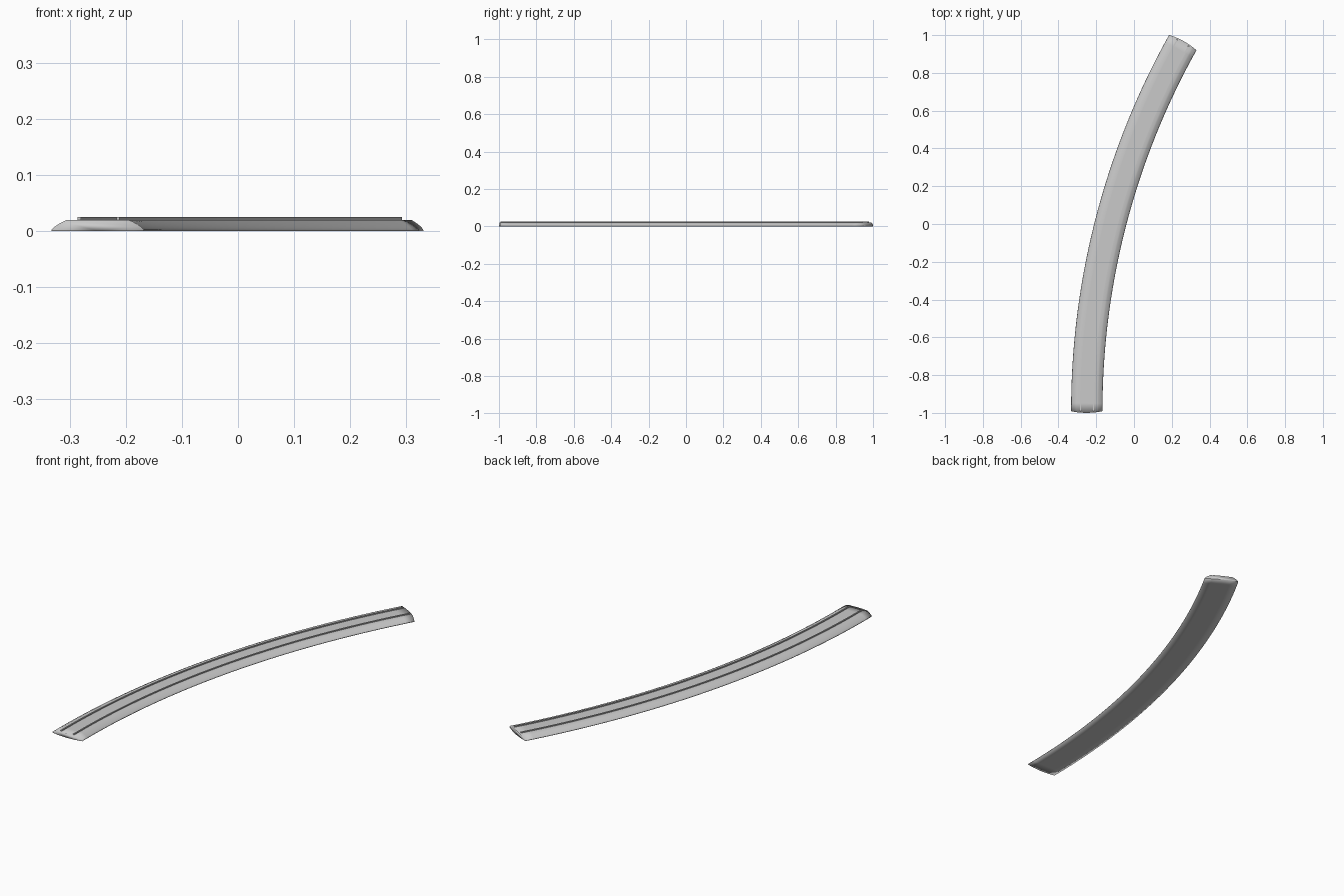
import bpy, bmesh
from math import sin, cos, pi, radians

cube = bpy.data.objects.get("Cube")
if cube:
    bpy.data.objects.remove(cube, do_unlink=True)

RADIUS = 4.0                 # curve radius of the track centre line
CENTRE_X, CENTRE_Y = 3.75, -0.991
SWEEP = radians(29.2)
STEPS = 48
HALF, FLAT, TOP = 0.083, 0.055, 0.02     # bed half width, flat half width, height


def make_material(name, value):
    mat = bpy.data.materials.new(name)
    mat.use_nodes = True
    colour = (value, value, value, 1)
    mat.diffuse_color = colour
    bsdf = mat.node_tree.nodes["Principled BSDF"]
    bsdf.inputs["Base Color"].default_value = colour
    bsdf.inputs["Roughness"].default_value = 0.8
    return mat


def sweep(name, profile, mat, bulge, smooth_angle):
    """Sweep a closed (offset, height) profile along the curved centre line."""
    bm = bmesh.new()
    rings = []
    for i in range(STEPS + 1):
        ring = []
        for off, z in profile:
            angle = SWEEP * i / STEPS
            # Ends bow slightly outwards in the middle
            bow = bulge * (1 - (off / HALF) ** 2) / RADIUS
            if i == 0:
                angle -= bow
            elif i == STEPS:
                angle += bow
            r = RADIUS - off
            ring.append(bm.verts.new((CENTRE_X - r * cos(angle),
                                      CENTRE_Y + r * sin(angle), z)))
        rings.append(ring)
    n = len(profile)
    for a, b in zip(rings, rings[1:]):
        for j in range(n):
            k = (j + 1) % n
            bm.faces.new((a[j], a[k], b[k], b[j]))
    bm.faces.new(rings[0])
    bm.faces.new(rings[-1])
    bmesh.ops.recalc_face_normals(bm, faces=bm.faces)
    mesh = bpy.data.meshes.new(name)
    bm.to_mesh(mesh)
    bm.free()
    mesh.materials.append(mat)
    obj = bpy.data.objects.new(name, mesh)
    bpy.context.collection.objects.link(obj)
    bpy.ops.object.select_all(action='DESELECT')
    obj.select_set(True)
    bpy.context.view_layer.objects.active = obj
    bpy.ops.object.shade_smooth_by_angle(angle=radians(smooth_angle))


grey = make_material("track grey", 0.59)

# Ballast bed: flat top with softly rounded, sloping shoulders
right = []
for i in range(7):
    a = pi / 2 * i / 6
    x = FLAT + (HALF - FLAT) * cos(a)
    chord = (HALF - x) / (HALF - FLAT)
    right.append((x, TOP * (0.4 * sin(a) + 0.6 * chord)))
left = [(-x, z) for x, z in reversed(right)]
crown = [(x, TOP) for x in (0.03, 0, -0.03)]
base = [(x, 0) for x in (-0.045, 0, 0.045)]
sweep("ballast_bed", right + crown + left + base, grey, 0.009, 180)

# Two rails standing just proud of the bed
for side, offset in (("left", -0.033), ("right", 0.036)):
    w = 0.003
    sweep(side + "_rail", [(offset - w, 0.001), (offset + w, 0.001),
                           (offset + w, 0.025), (offset - w, 0.025)],
          grey, 0, 30)
